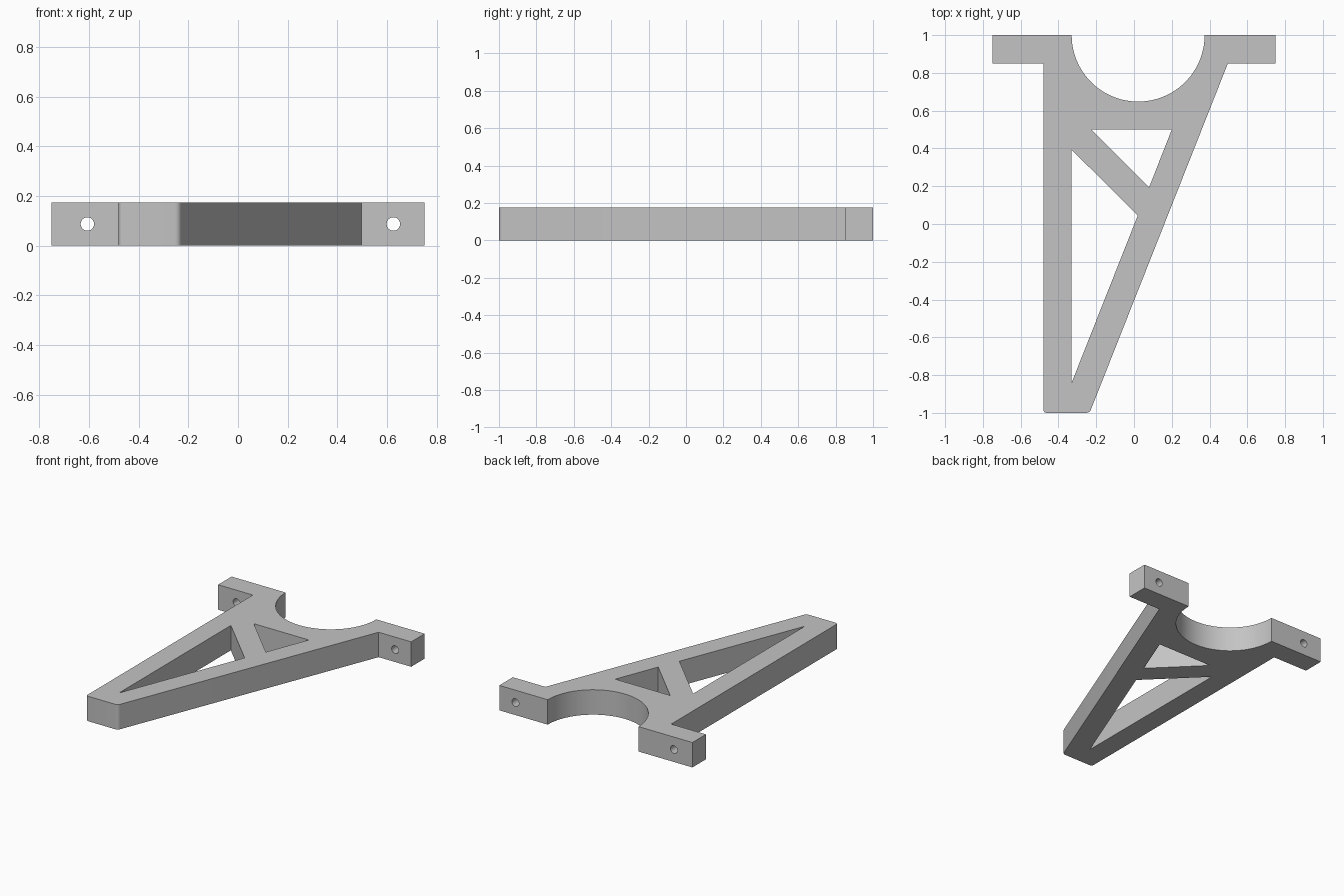
import bpy
import bmesh
from math import cos, sin, pi
from mathutils import Vector

HEIGHT = 0.175

default_cube = bpy.data.objects.get("Cube")
if default_cube:
    bpy.data.objects.remove(default_cube, do_unlink=True)

# One grey material
grey = bpy.data.materials.new("plain grey")
grey.use_nodes = True
colour = (0.55, 0.55, 0.55, 1)
grey.diffuse_color = colour
grey.node_tree.nodes["Principled BSDF"].inputs["Base Color"].default_value = colour


def rounded(corner, before, after, radius=0.02, steps=5):
    """Points of a small rounded corner between two neighbours."""
    c = Vector(corner)
    a = c + (Vector(before) - c).normalized() * radius
    b = c + (Vector(after) - c).normalized() * radius
    return [a.lerp(c, i / steps).lerp(c.lerp(b, i / steps), i / steps)
            for i in range(steps + 1)]


def add_loop(bm, points):
    verts = [bm.verts.new((p[0], p[1], 0)) for p in points]
    return [bm.edges.new((v, verts[i - 1])) for i, v in enumerate(verts)]


# Outline: two mounting tabs, tapered leg, and a half-round cradle
left_inner, right_inner = (-0.48, 0.85), (0.497, 0.85)
toe_a, toe_b = (-0.48, -1), (-0.235, -1)
outline = [(-0.75, 1), (-0.75, 0.85), left_inner]
outline += rounded(toe_a, left_inner, toe_b)
outline += rounded(toe_b, toe_a, right_inner)
outline += [right_inner, (0.75, 0.85), (0.75, 1)]
segments = 48
outline += [(0.022 + 0.352 * cos(pi * i / segments),
             1 - 0.352 * sin(pi * i / segments)) for i in range(segments + 1)]

# Two triangular windows separated by a diagonal brace
windows = [
    [(-0.227, 0.5), (0.2, 0.5), (0.08, 0.194)],
    [(-0.332, 0.395), (0.02, 0.045), (-0.332, -0.845)],
]

bm = bmesh.new()
edges = add_loop(bm, outline)
for window in windows:
    edges += add_loop(bm, window)
bmesh.ops.triangle_fill(bm, edges=edges, use_beauty=True)
solid = bmesh.ops.extrude_face_region(bm, geom=bm.faces[:])
top = [g for g in solid["geom"] if isinstance(g, bmesh.types.BMVert)]
bmesh.ops.translate(bm, verts=top, vec=(0, 0, HEIGHT))
bmesh.ops.recalc_face_normals(bm, faces=bm.faces[:])
mesh = bpy.data.meshes.new("bracket")
bm.to_mesh(mesh)
bm.free()
bracket = bpy.data.objects.new("bracket", mesh)
bpy.context.collection.objects.link(bracket)
mesh.materials.append(grey)

# Bolt holes through the tabs
for x in (-0.606, 0.625):
    bpy.ops.mesh.primitive_cylinder_add(vertices=32, radius=0.027, depth=0.4,
                                        location=(x, 0.925, HEIGHT / 2),
                                        rotation=(pi / 2, 0, 0))
    cutter = bpy.context.object
    cutter.name = "bolt_hole_cutter"
    cutter.hide_render = True
    cutter.data.materials.append(grey)
    cut = bracket.modifiers.new("bolt hole", "BOOLEAN")
    cut.operation = "DIFFERENCE"
    cut.solver = "EXACT"
    cut.object = cutter
    bpy.ops.object.select_all(action="DESELECT")
    bracket.select_set(True)
    bpy.context.view_layer.objects.active = bracket
    bpy.ops.object.modifier_apply(modifier=cut.name)
    bpy.data.objects.remove(cutter, do_unlink=True)

bpy.ops.object.shade_smooth_by_angle(angle=pi / 6)
